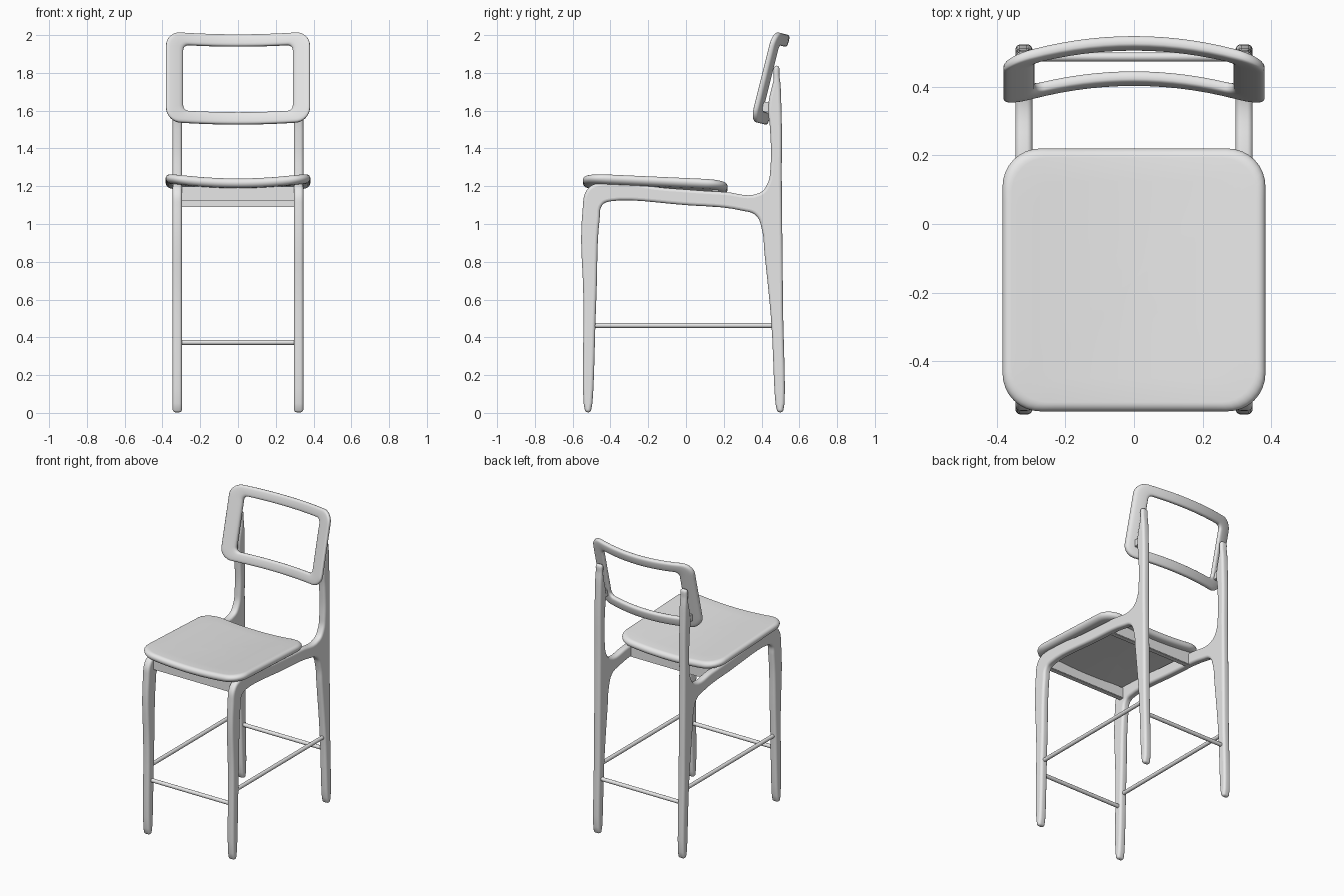
import bpy, bmesh, math
from mathutils import Vector

cube = bpy.data.objects.get("Cube")
if cube:
    bpy.data.objects.remove(cube, do_unlink=True)

GREY = bpy.data.materials.new("light_grey")
GREY.use_nodes = True
GREY.diffuse_color = (0.8, 0.8, 0.8, 1)
GREY.node_tree.nodes["Principled BSDF"].inputs["Base Color"].default_value = (0.8, 0.8, 0.8, 1)


def finish(obj, angle=50):
    obj.data.materials.clear()
    obj.data.materials.append(GREY)
    bpy.ops.object.select_all(action='DESELECT')
    obj.select_set(True)
    bpy.context.view_layer.objects.active = obj
    bpy.ops.object.shade_smooth_by_angle(angle=math.radians(angle))
    return obj


def from_bmesh(name, bm):
    bmesh.ops.recalc_face_normals(bm, faces=bm.faces)
    mesh = bpy.data.meshes.new(name)
    bm.to_mesh(mesh)
    bm.free()
    obj = bpy.data.objects.new(name, mesh)
    bpy.context.collection.objects.link(obj)
    return obj


def rounded_rect(w, h, r, arc=8, side=14):
    """Closed outline with half sizes w, h and evenly split sides."""
    pts = []
    corners = [(w - r, h - r), (r - w, h - r), (r - w, r - h), (w - r, r - h)]
    for i, (cx, cy) in enumerate(corners):
        for k in range(arc + 1):
            a = (i + k / arc) * math.pi / 2
            pts.append(Vector((cx + r * math.cos(a), cy + r * math.sin(a))))
        a = (i + 1) * math.pi / 2
        nx, ny = corners[(i + 1) % 4]
        end = Vector((nx + r * math.cos(a), ny + r * math.sin(a)))
        start = pts[-1]
        pts += [start.lerp(end, k / side) for k in range(1, side)]
    return pts


def bridge(bm, a, b):
    n = len(a)
    for i in range(n):
        bm.faces.new((a[i], a[(i + 1) % n], b[(i + 1) % n], b[i]))


# Side frames: legs, rail and back post in one smooth outline (y, z)
OUTLINE = [(-0.535, 0.012), (-0.518, 0.003), (-0.503, 0.012), (-0.475, 0.6), (-0.457, 1.03),
           (-0.443, 1.1), (-0.4, 1.12), (0, 1.1), (0.3, 1.07), (0.37, 1.045), (0.402, 0.97),
           (0.415, 0.85), (0.45, 0.5), (0.482, 0.012), (0.498, 0.003), (0.515, 0.012),
           (0.513, 0.6), (0.507, 1.2), (0.504, 1.65), (0.495, 1.78), (0.48, 1.838),
           (0.463, 1.76), (0.435, 1.62), (0.445, 1.5), (0.447, 1.3), (0.432, 1.215),
           (0.39, 1.165), (0.2, 1.17), (-0.1, 1.19), (-0.47, 1.215), (-0.525, 1.18),
           (-0.547, 1.08), (-0.543, 0.6)]


def side_frame(name, x):
    cu = bpy.data.curves.new(name, 'CURVE')
    cu.dimensions = '2D'
    cu.fill_mode = 'BOTH'
    sp = cu.splines.new('BEZIER')
    sp.bezier_points.add(len(OUTLINE) - 1)
    for bp, (y, z) in zip(sp.bezier_points, OUTLINE):
        bp.co = (y, z, 0)
        bp.handle_left_type = bp.handle_right_type = 'AUTO'
    sp.use_cyclic_u = True
    cu.resolution_u = 6
    cu.extrude, cu.bevel_depth, cu.offset = 0.009, 0.016, -0.016
    cu.bevel_resolution = 4
    obj = bpy.data.objects.new(name, cu)
    bpy.context.collection.objects.link(obj)
    obj.rotation_euler = (math.pi / 2, 0, math.pi / 2)
    obj.location.x = x
    bpy.ops.object.select_all(action='DESELECT')
    obj.select_set(True)
    bpy.context.view_layer.objects.active = obj
    bpy.ops.object.convert(target='MESH')
    finish(bpy.context.object)


for side, sx in (("left", 1), ("right", -1)):
    side_frame(side + "_side_frame", 0.321 * sx)

# Seat: rounded slab, dished across and sloping to the rear
bm = bmesh.new()
T = 0.025
stations = [(0.03, -T), (0.4, -T), (0.75, -T), (0.93, -T)]
stations += [(0.93 + 0.07 * math.cos(a), T * math.sin(a))
             for a in (math.radians(d) for d in range(-75, 90, 15))]
stations += [(0.93, T), (0.75, T), (0.5, T), (0.25, T), (0.03, T)]
rings = []
for s, h in stations:
    ring = []
    for p in rounded_rect(0.383, 0.383, 0.11):
        x, y = p.x * s, p.y * s
        ring.append(bm.verts.new((x, y - 0.163, 1.2 + h + 0.2 * x * x - 0.045 * y)))
    rings.append(ring)
for a, b in zip(rings, rings[1:]):
    bridge(bm, a, b)
bm.faces.new(rings[0])
bm.faces.new(rings[-1])
finish(from_bmesh("seat", bm))

# Backrest: rounded open frame, bowed in plan and leaning back
bm = bmesh.new()
tilt = math.radians(14)
lean_up = Vector((0, math.sin(tilt), math.cos(tilt)))
lean_back = Vector((0, math.cos(tilt), -math.sin(tilt)))
K = 20
rings = []
for o, i in zip(rounded_rect(0.381, 0.245, 0.075), rounded_rect(0.29, 0.18, 0.03)):
    ring = []
    for k in range(K):
        a = math.tau * k / K
        c, s = math.cos(a), math.sin(a)
        u = math.copysign(abs(c) ** 0.6, c)
        v = math.copysign(abs(s) ** 0.6, s) * 0.018
        p = i.lerp(o, (u + 1) / 2)
        pos = Vector((p.x, 0.475, 1.765)) + lean_up * p.y + lean_back * (v - 0.45 * p.x ** 2)
        ring.append(bm.verts.new(pos))
    rings.append(ring)
for j in range(len(rings)):
    bridge(bm, rings[j - 1], rings[j])
finish(from_bmesh("backrest_frame", bm))


# Aprons under the seat and small blocks joining posts to backrest
def box(name, center, size):
    bm = bmesh.new()
    bmesh.ops.create_cube(bm, size=1)
    for v in bm.verts:
        v.co = Vector(center) + Vector([c * s for c, s in zip(v.co, size)])
    bmesh.ops.bevel(bm, geom=bm.edges[:], offset=0.003, segments=2, affect='EDGES')
    finish(from_bmesh(name, bm), 35)


box("front_apron", (0, -0.475, 1.162), (0.62, 0.035, 0.075))
box("rear_apron", (0, 0.155, 1.14), (0.62, 0.035, 0.1))
for side, sx in (("left", 1), ("right", -1)):
    box(side + "_backrest_block", (0.321 * sx, 0.425, 1.62), (0.03, 0.04, 0.05))


# Foot stretchers
def rod(name, a, b, radius=0.013):
    a, b = Vector(a), Vector(b)
    bpy.ops.mesh.primitive_cylinder_add(vertices=20, radius=radius, depth=(b - a).length,
                                        location=(a + b) / 2)
    obj = bpy.context.object
    obj.name = name
    obj.rotation_euler = (b - a).to_track_quat('Z', 'Y').to_euler()
    finish(obj)


for name, y in (("front_stretcher", -0.509), ("rear_stretcher", 0.487)):
    rod(name, (-0.31, y, 0.373), (0.31, y, 0.373))
for side, sx in (("left", 1), ("right", -1)):
    rod(side + "_stretcher", (0.321 * sx, -0.5, 0.463), (0.321 * sx, 0.47, 0.463))
